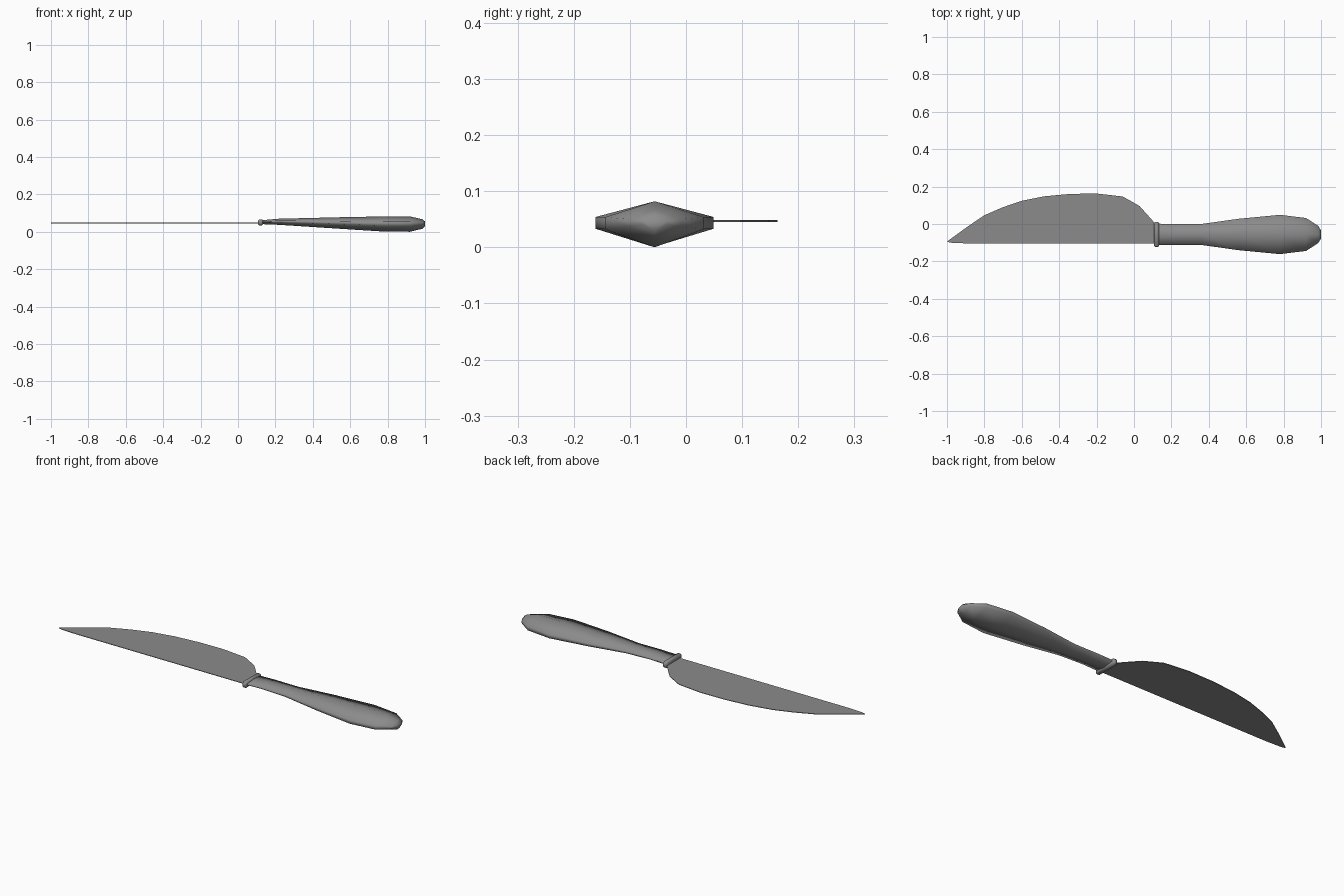
import bpy, bmesh

if "Cube" in bpy.data.objects:
    bpy.data.objects.remove(bpy.data.objects["Cube"])

# Dark grey metal shared by all parts
metal = bpy.data.materials.new("dark_grey")
metal.diffuse_color = (.26, .26, .26, 1)
metal.use_nodes = True
metal.node_tree.nodes["Principled BSDF"].inputs["Base Color"].default_value = metal.diffuse_color


def make_object(name, bm, angle=None):
    bmesh.ops.recalc_face_normals(bm, faces=bm.faces)
    mesh = bpy.data.meshes.new(name)
    bm.to_mesh(mesh)
    bm.free()
    mesh.materials.append(metal)
    ob = bpy.data.objects.new(name, mesh)
    bpy.context.collection.objects.link(ob)
    if angle:
        bpy.ops.object.select_all(action='DESELECT')
        ob.select_set(True)
        bpy.context.view_layer.objects.active = ob
        bpy.ops.object.shade_smooth_by_angle(angle=angle)
    return ob


def loft(name, rings, angle):
    """Skin a list of equal-length point rings and cap both ends."""
    bm = bmesh.new()
    loops = [[bm.verts.new(p) for p in ring] for ring in rings]
    n = len(loops[0])
    for a, b in zip(loops, loops[1:]):
        for i in range(n):
            j = (i + 1) % n
            bm.faces.new((a[i], a[j], b[j], b[i]))
    bm.faces.new(loops[0])
    bm.faces.new(loops[-1])
    return make_object(name, bm, angle)


CY = -0.056  # handle centre line


# Blade: thin curved plate with a straight back
outline = [(-1, -.094), (-.98, -.1), (-.89, -.104), (.12, -.104), (.12, -.005),
           (.03, .096), (-.06, .147), (-.2, .163), (-.34, .161), (-.48, .148),
           (-.6, .124), (-.7, .09), (-.8, .047), (-.89, -.014)]
bm = bmesh.new()
face = bm.faces.new([bm.verts.new((x, y, .0455)) for x, y in outline])
ext = bmesh.ops.extrude_face_region(bm, geom=[face])
for v in ext['geom']:
    if isinstance(v, bmesh.types.BMVert):
        v.co.z += .003
make_object("blade", bm)

# Handle: stations of x, half width, bottom z, top z, with a six-sided section
stations = [(.12, .058, .041, .061), (.22, .055, .037, .07), (.36, .056, .028, .073),
            (.56, .084, .015, .078), (.78, .105, .001, .082), (.92, .088, 0, .082),
            (.985, .046, .016, .067), (1, .022, .03, .055)]


def handle_ring(x, w, lo, hi):
    mid, h = (lo + hi) / 2 + .002, (hi - lo) * .13
    return [(x, CY - w, mid - h), (x, CY, lo), (x, CY + w, mid - h),
            (x, CY + w, mid + h), (x, CY, hi), (x, CY - w, mid + h)]


loft("handle", [handle_ring(*s) for s in stations], 1.5)


# Guard: rounded flat collar between blade and handle
def guard_ring(x, w, h):
    z, c = .05, .008
    return [(x, CY + sy * a, z + sz * b) for sy, sz, a, b in (
        (-1, -1, w, h - c), (-1, -1, w - c, h), (1, -1, w - c, h), (1, -1, w, h - c),
        (1, 1, w, h - c), (1, 1, w - c, h), (-1, 1, w - c, h), (-1, 1, w, h - c))]


loft("guard", [guard_ring(*s) for s in ((.108, .06, .011), (.114, .068, .016),
                                        (.128, .068, .016), (.134, .06, .011))], 1.3)
